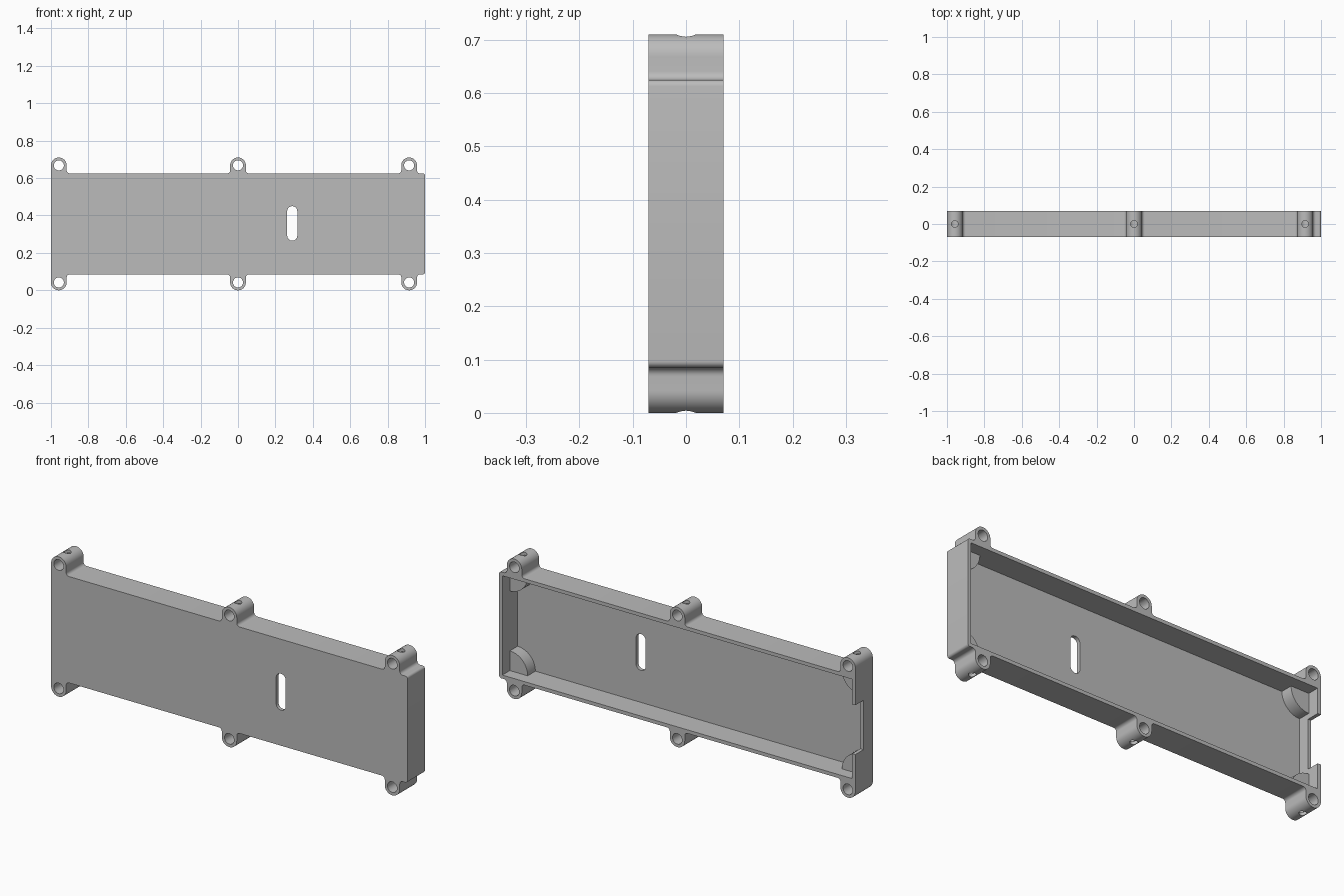
import bpy, bmesh
from math import cos, sin, radians

cube = bpy.data.objects.get("Cube")
if cube:
    bpy.data.objects.remove(cube, do_unlink=True)

grey = bpy.data.materials.new("plain_grey")
grey.use_nodes = True
colour = (0.5, 0.5, 0.5, 1)
grey.diffuse_color = colour
grey.node_tree.nodes["Principled BSDF"].inputs["Base Color"].default_value = colour

BACK, TOP, MID = 0.07, 0.625, 0.355      # half depth, box top, mid height
WALL, FLOOR = 0.018, 0.018
LUG_R, LUG_Z, FILLET, CORNER = 0.042, 0.668, 0.016, 0.012
LUGS = (-1 + LUG_R, 0, 0.915)


def arc(x, z, r, start, end, steps=12):
    angles = [radians(start + (end - start) * i / steps) for i in range(steps + 1)]
    return [(x + r * cos(a), z + r * sin(a)) for a in angles]


def prism(name, points, y0, y1):
    """Extrude an x-z outline along y."""
    bm = bmesh.new()
    face = bm.faces.new([bm.verts.new((x, y0, z)) for x, z in points])
    ext = bmesh.ops.extrude_face_region(bm, geom=[face])
    moved = [v for v in ext["geom"] if isinstance(v, bmesh.types.BMVert)]
    bmesh.ops.translate(bm, vec=(0, y1 - y0, 0), verts=moved)
    bmesh.ops.recalc_face_normals(bm, faces=bm.faces)
    mesh = bpy.data.meshes.new(name)
    bm.to_mesh(mesh)
    bm.free()
    mesh.materials.append(grey)
    obj = bpy.data.objects.new(name, mesh)
    bpy.context.collection.objects.link(obj)
    return obj


def box_outline(x0, x1, z0, z1):
    return [(x0, z0), (x1, z0), (x1, z1), (x0, z1)]


def select(obj):
    bpy.ops.object.select_all(action='DESELECT')
    obj.select_set(True)
    bpy.context.view_layer.objects.active = obj


def cut(obj, cutter):
    mod = obj.modifiers.new("cut", 'BOOLEAN')
    mod.operation, mod.solver, mod.object = 'DIFFERENCE', 'EXACT', cutter
    select(obj)
    bpy.ops.object.modifier_apply(modifier=mod.name)
    bpy.data.objects.remove(cutter, do_unlink=True)


# Outer outline: upper edge with lugs, mirrored for the lower edge
upper = []
for x in LUGS:
    if x > LUGS[0]:
        upper += arc(x - LUG_R - FILLET, TOP + FILLET, FILLET, -90, 0, 6)
    upper += arc(x, LUG_Z, LUG_R, 180, 0, 24)
    upper += arc(x + LUG_R + FILLET, TOP + FILLET, FILLET, 180, 270, 6)
upper += arc(1 - CORNER, TOP - CORNER, CORNER, 90, 0, 5)
lower = [(x, 2 * MID - z) for x, z in reversed(upper)]
tray = prism("tray", upper + lower, -BACK, BACK)

# Open cavity at the back
in_x, in_z = 1 - WALL, TOP - WALL - MID
cut(tray, prism("cavity_cutter", box_outline(-in_x, in_x, MID - in_z, MID + in_z),
                -BACK + FLOOR, BACK + 0.1))

# Slot through the front panel
slot = arc(0.29, 0.423, 0.027, 0, 180) + arc(0.29, 0.292, 0.027, 180, 360)
cut(tray, prism("slot_cutter", slot, -0.2, 0.2))

# Notch in the right end wall
cut(tray, prism("notch_cutter", box_outline(-1.1, -0.95, 0.23, 0.48), 0.005, 0.2))

# Lug bores and small cross holes
for x in LUGS:
    for side in (-1, 1):
        z = MID + side * (LUG_Z - MID)
        cut(tray, prism("bore_cutter", arc(x, z, 0.027, 0, 345, 23), -0.2, 0.2))
        bpy.ops.mesh.primitive_cylinder_add(vertices=20, radius=0.018, depth=0.08,
                                            location=(x, 0, z + side * 0.04))
        cut(tray, bpy.context.object)

# Quarter-round posts in the inner corners
for sx, label in ((-1, "right"), (1, "left")):
    for sz, level in ((-1, "lower"), (1, "upper")):
        cx, cz, grip = in_x, in_z, 0.006
        shape = [(cx + grip, cz + grip), (cx + grip, cz - 0.1)]
        shape += arc(cx, cz, 0.1, 270, 180, 16) + [(cx - 0.1, cz + grip)]
        post = prism(f"{level}_{label}_post", [(sx * x, MID + sz * z) for x, z in shape],
                     -BACK + 0.01, 0.01)
        select(post)
        bpy.ops.object.shade_smooth_by_angle(angle=radians(30))

select(tray)
bpy.ops.object.shade_smooth_by_angle(angle=radians(30))
